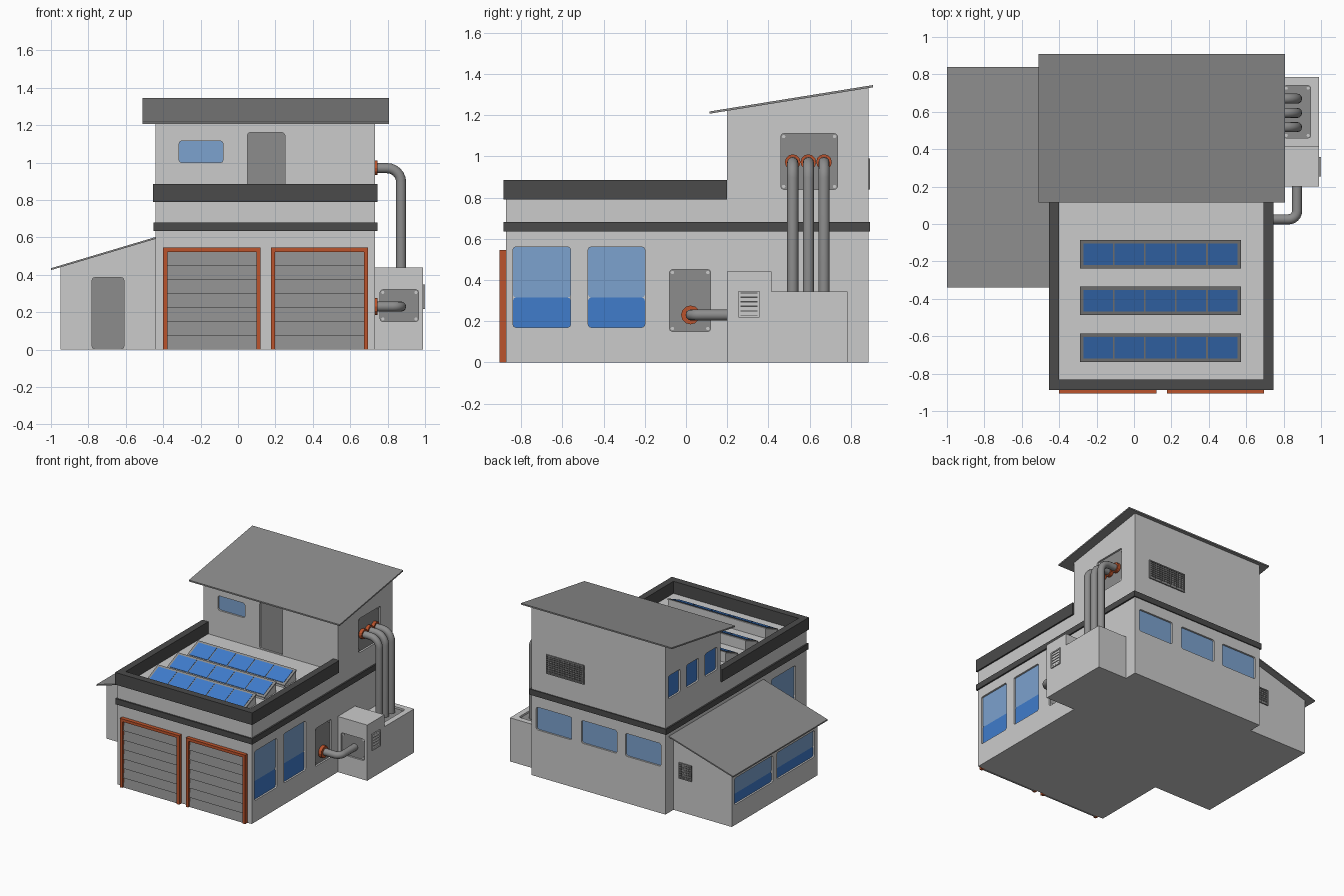
import bpy, bmesh, math
from mathutils import Vector

if "Cube" in bpy.data.objects:
    bpy.data.objects.remove(bpy.data.objects["Cube"])

def material(name, r, g, b):
    m = bpy.data.materials.new(name)
    m.diffuse_color = (r, g, b, 1)
    m.use_nodes = True
    m.node_tree.nodes["Principled BSDF"].inputs["Base Color"].default_value = m.diffuse_color
    return m

WALL = material("light_grey_wall", .60, .60, .60)
GREY = material("mid_grey", .265, .265, .265)
DARK = material("charcoal_trim", .07, .07, .07)
RED = material("brick_orange", .50, .087, .025)
PALE = material("pale_glass", .20, .36, .62)
BLUE = material("blue_glass", .05, .20, .60)

def to3(axis, a, u, v):
    return {'x': (a, u, v), 'y': (u, a, v), 'z': (u, v, a)}[axis]

def add_prism(bm, axis, pts, a0, a1):
    """Extrude a 2D outline along an axis."""
    lo = [bm.verts.new(to3(axis, a0, u, v)) for u, v in pts]
    hi = [bm.verts.new(to3(axis, a1, u, v)) for u, v in pts]
    bm.faces.new(lo)
    bm.faces.new(hi)
    n = len(pts)
    for i in range(n):
        bm.faces.new((lo[i], lo[(i + 1) % n], hi[(i + 1) % n], hi[i]))

def finish(name, bm, *mats):
    bmesh.ops.recalc_face_normals(bm, faces=bm.faces[:])
    me = bpy.data.meshes.new(name)
    bm.to_mesh(me)
    bm.free()
    for m in mats:
        me.materials.append(m)
    ob = bpy.data.objects.new(name, me)
    bpy.context.collection.objects.link(ob)
    return ob

def prism(name, axis, pts, a0, a1, mat):
    bm = bmesh.new()
    add_prism(bm, axis, pts, a0, a1)
    return finish(name, bm, mat)

def rect(u0, u1, v0, v1):
    return [(u0, v0), (u1, v0), (u1, v1), (u0, v1)]

def box(name, x0, x1, y0, y1, z0, z1, mat):
    return prism(name, 'z', rect(x0, x1, y0, y1), z0, z1, mat)

def rounded(u0, u1, v0, v1, r=.014):
    out = []
    for cu, cv, a in ((u1 - r, v1 - r, 0), (u0 + r, v1 - r, 90), (u0 + r, v0 + r, 180), (u1 - r, v0 + r, 270)):
        for k in range(3):
            t = math.radians(a + 45 * k)
            out.append((cu + r * math.cos(t), cv + r * math.sin(t)))
    return out

def walls(name, axis, pts, a0, a1, openings):
    """Solid block with recessed openings, filled panels and an orange plinth."""
    ob = prism(name, axis, pts, a0, a1, WALL)
    bm = bmesh.new()
    for kind, ax, s, pos, u0, u1, v0, v1 in openings:
        d = .018
        add_prism(bm, ax, rounded(u0, u1, v0, v1), pos + s * .02, pos - s * d)
        back, front = pos - s * (d + .002), pos - s * (d - .004)
        label = name + "_" + kind
        if kind == "tall_window":
            mid = v0 + (v1 - v0) * .37
            prism(label + "_upper", ax, rounded(u0, u1, mid, v1), back, front, PALE)
            prism(label + "_lower", ax, rounded(u0, u1, v0, mid), back, front, BLUE)
        else:
            mat = {"window": PALE, "blue_window": BLUE}.get(kind, GREY)
            prism(label, ax, rounded(u0, u1, v0, v1), back, front, mat)
        if kind == "pipe_plate":   # corner bolts
            for u in (u0 + .014, u1 - .014):
                for v in (v0 + .014, v1 - .014):
                    prism("plate_bolt", ax, [(u + .009 * math.cos(k * math.pi / 3), v + .009 * math.sin(k * math.pi / 3))
                                             for k in range(6)], front, front + s * .006, WALL)
    cutter = finish("cutter", bm, WALL)
    mod = ob.modifiers.new("openings", 'BOOLEAN')
    mod.operation, mod.object, mod.solver = 'DIFFERENCE', cutter, 'EXACT'
    bpy.context.view_layer.update()
    dg = bpy.context.evaluated_depsgraph_get()
    me = bpy.data.meshes.new_from_object(ob.evaluated_get(dg))
    ob.modifiers.clear()
    bm = bmesh.new()
    bm.from_mesh(me)
    bmesh.ops.bisect_plane(bm, geom=bm.verts[:] + bm.edges[:] + bm.faces[:], plane_co=(0, 0, .12), plane_no=(0, 0, 1))
    for f in bm.faces:
        f.material_index = int(f.calc_center_median().z < .12 and abs(f.normal.z) < .5)
    bm.to_mesh(me)
    bm.free()
    me.materials.clear()
    me.materials.append(WALL)
    me.materials.append(RED)
    ob.data = me
    bpy.data.objects.remove(cutter)

L, R, F, B = -.44, .733, -.875, .885

# main house with tower
ops = [("tall_window", 'x', 1, R, -.84, -.56, .17, .56), ("tall_window", 'x', 1, R, -.475, -.2, .17, .56),
       ("pipe_plate", 'x', 1, R, -.08, .12, .15, .45), ("pipe_plate", 'x', 1, R, .46, .735, .84, 1.11),
       ("tall_window", 'x', -1, L, -.74, -.44, .17, .56),
       ("door", 'y', -1, .2, .05, .25, .794, 1.16), ("window", 'y', -1, .2, -.315, -.08, 1.0, 1.115)]
ops += [("window", 'y', 1, B, x, x + .31, .37, .55) for x in (.38, -.015, -.40)]
ops += [("blue_window", 'x', -1, L, y, y + .15, .90, 1.08) for y in (.24, .47, .70)]
walls("house", 'x', [(F, 0), (B, 0), (B, 1.333), (.2, 1.223), (.2, .79), (F, .79)], L, R, ops)

# left annex
walls("left_annex", 'y', [(-.95, 0), (L, 0), (L, .594), (-.95, .442)], -.285, .785,
      [("door", 'y', -1, -.285, -.78, -.61, .004, .385),
       ("tall_window", 'x', -1, -.95, .27, .75, .16, .37), ("tall_window", 'x', -1, -.95, -.25, .22, .16, .37)])

# right plant room
walls("plant_room", 'x', [(.2, 0), (.785, 0), (.785, .345), (.415, .345), (.415, .44), (.2, .44)], R, .99,
      [("pipe_plate", 'y', -1, .2, .76, .965, .15, .32), ("pipe_plate", 'z', 1, .345, .80, .945, .46, .74)])

# roofs
prism("tower_roof", 'x', [(.115, 1.207), (.908, 1.335), (.908, 1.346), (.115, 1.218)], -.51, .808, GREY)
prism("annex_roof", 'y', [(-1, .425), (L, .592), (L, .602), (-1, .435)], -.34, .84, GREY)

# dark band and parapet
box("wall_band", L - .012, R + .012, F - .012, B + .008, .635, .68, DARK)
bm = bmesh.new()
x0, x1, y0 = L - .014, R + .012, F - .012
add_prism(bm, 'z', [(x0, .2), (x0, y0), (x1, y0), (x1, .2), (.692, .2), (.692, -.832), (-.40, -.832), (-.40, .2)], .79, .886)
finish("parapet", bm, DARK)

# garage doors: frame and slatted shutter
for a, b in ((-.40, .12), (.177, .695)):
    t, h = .022, .545
    prism("garage_frame", 'y', [(a, 0), (a + t, 0), (a + t, h - t), (b - t, h - t), (b - t, 0), (b, 0), (b, h), (a, h)],
          -.905, F + .002, RED)
    step = (h - t) / 7
    pts = [(F + .002, 0)]
    for i in range(7):
        pts += [(-.894, i * step), (-.880, (i + 1) * step)]
    prism("garage_shutter", 'x', pts + [(F + .002, h - t)], a + t, b - t, GREY)

# solar rows
for y in (-.737, -.487, -.237):
    w, z0, z1 = .152, .80, .868
    prism("solar_stand", 'x', [(y, .788), (y + w, .788), (y + w, z1), (y, z0)], -.285, .567, WALL)
    def strip(t0, t1, lo, hi):
        p = lambda t, o: (y + w * t, z0 + (z1 - z0) * t + o)
        return [p(t0, lo), p(t1, lo), p(t1, hi), p(t0, hi)]
    prism("solar_frame", 'x', strip(0, 1, -.004, .009), -.29, .572, GREY)
    for i in range(5):
        c = -.275 + i * .1664
        prism("solar_panel", 'x', strip(.12, .88, .006, .012), c + .004, c + .162, BLUE)

# vents
def vent(name, axis, s, pos, u0, u1, v0, v1, slats, bars=0):
    prism(name + "_back", axis, rect(u0, u1, v0, v1), pos - s * .002, pos + s * .002, DARK)
    bm = bmesh.new()
    t = .009
    for r in ((u0, u0 + t, v0, v1), (u1 - t, u1, v0, v1), (u0, u1, v0, v0 + t), (u0, u1, v1 - t, v1)):
        add_prism(bm, axis, rect(*r), pos, pos + s * .009)
    finish(name + "_frame", bm, WALL if not bars else GREY)
    bm = bmesh.new()
    p = (v1 - v0 - 2 * t) / slats
    for i in range(slats):
        v = v0 + t + p * i
        add_prism(bm, axis, rect(u0 + t, u1 - t, v + p * .15, v + p * (.85 if not bars else .5)), pos, pos + s * .006)
    for i in range(bars):
        u = u0 + (u1 - u0) * (i + 1) / (bars + 1)
        add_prism(bm, axis, rect(u - .003, u + .003, v0 + t, v1 - t), pos, pos + s * .005)
    finish(name + "_slats", bm, WALL if not bars else GREY)

vent("plant_vent", 'x', 1, .99, .255, .357, .218, .347, 5)
vent("tower_vent", 'y', 1, B, .27, .60, .84, .99, 8, 14)
vent("annex_vent", 'y', 1, .785, -.60, -.49, .265, .39, 6, 5)

# pipes with a rounded elbow and orange collars
def pipe(name, p0, corner, p1, r):
    p0, c, p1 = Vector(p0), Vector(corner), Vector(p1)
    d0, d1 = (p0 - c).normalized(), (p1 - c).normalized()
    o = c + (d0 + d1) * r
    pts = [p0] + [o - d1 * r * math.cos(t) - d0 * r * math.sin(t)
                  for t in (k * math.pi / 12 for k in range(7))] + [p1]
    cu = bpy.data.curves.new(name, 'CURVE')
    cu.dimensions, cu.bevel_depth, cu.bevel_resolution = '3D', .027, 4
    sp = cu.splines.new('POLY')
    sp.points.add(len(pts) - 1)
    for q, v in zip(sp.points, pts):
        q.co = (*v, 1)
    tmp = bpy.data.objects.new(name, cu)
    bpy.context.collection.objects.link(tmp)
    bpy.context.view_layer.update()
    me = bpy.data.meshes.new_from_object(tmp.evaluated_get(bpy.context.evaluated_depsgraph_get()))
    bpy.data.objects.remove(tmp)
    me.materials.clear()
    me.materials.append(GREY)
    for f in me.polygons:
        f.use_smooth = True
    bpy.context.collection.objects.link(bpy.data.objects.new(name, me))

def collar(y, z, r):
    prism("pipe_collar", 'x', [(y + r * math.cos(k * math.pi / 6), z + r * math.sin(k * math.pi / 6)) for k in range(12)],
          R - .016, R + .012, RED)

for y in (.518, .594, .670):
    pipe("tall_pipe", (R - .015, y, .97), (.872, y, .97), (.872, y, .325), .075)
    collar(y, .972, .038)
pipe("low_pipe", (R - .015, .025, .23), (.872, .025, .23), (.872, .22, .23), .045)
collar(.022, .23, .046)
